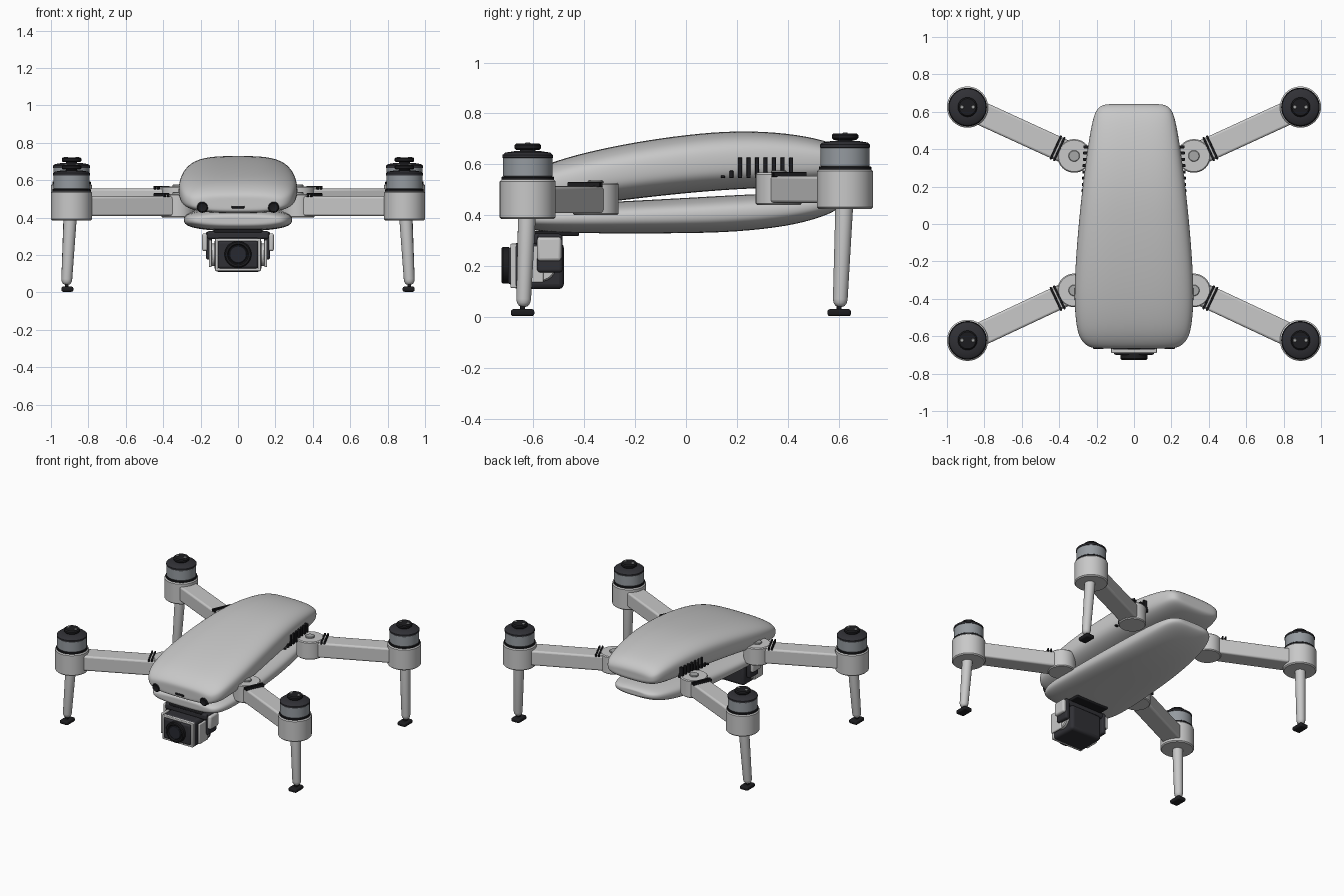
import bpy, bmesh, math
from mathutils import Vector, Matrix

if "Cube" in bpy.data.objects:
    bpy.data.objects.remove(bpy.data.objects["Cube"])


def material(name, r, g, b):
    m = bpy.data.materials.new(name)
    m.diffuse_color = (r, g, b, 1)
    m.use_nodes = True
    m.node_tree.nodes["Principled BSDF"].inputs["Base Color"].default_value = m.diffuse_color
    return m


SHELL = material("light grey", 0.58, 0.58, 0.58)
BELL = material("steel grey", 0.30, 0.325, 0.35)
PIN = material("mid grey", 0.38, 0.39, 0.39)
DARK = material("charcoal", 0.030, 0.030, 0.036)
BLACK = material("black", 0.012, 0.012, 0.014)
LENS = material("lens glass", 0.02, 0.022, 0.03)


def finish(name, bm, mat, matrix=None, bevel=0, subsurf=0, angle=35):
    bmesh.ops.recalc_face_normals(bm, faces=bm.faces)
    me = bpy.data.meshes.new(name)
    bm.to_mesh(me)
    bm.free()
    me.materials.append(mat)
    ob = bpy.data.objects.new(name, me)
    bpy.context.collection.objects.link(ob)
    if matrix is not None:
        ob.matrix_world = matrix
    if bevel:
        b = ob.modifiers.new("bevel", "BEVEL")
        b.width, b.segments, b.limit_method = bevel, 3, "ANGLE"
    if subsurf:
        s = ob.modifiers.new("smooth", "SUBSURF")
        s.levels = s.render_levels = subsurf
    bpy.ops.object.select_all(action="DESELECT")
    ob.select_set(True)
    bpy.context.view_layer.objects.active = ob
    bpy.ops.object.shade_smooth_by_angle(angle=math.radians(angle))
    return ob


def box(name, lo, hi, mat, bevel=0.008, matrix=None):
    bm = bmesh.new()
    bmesh.ops.create_cube(bm, size=1)
    for v in bm.verts:
        v.co = Vector((lo[i] if v.co[i] < 0 else hi[i]) for i in range(3))
    return finish(name, bm, mat, matrix, bevel)


def lathe(name, profile, mat, origin=(0, 0, 0), axis=(0, 0, 1), n=40):
    """Spin (radius, height) points around an axis, with closed ends."""
    bm = bmesh.new()
    rings = [[bm.verts.new((r * math.cos(2 * math.pi * i / n), r * math.sin(2 * math.pi * i / n), z))
              for i in range(n)] for r, z in profile]
    for a, b in zip(rings, rings[1:]):
        for i in range(n):
            bm.faces.new((a[i], a[(i + 1) % n], b[(i + 1) % n], b[i]))
    bm.faces.new(rings[0])
    bm.faces.new(rings[-1])
    rot = Vector(axis).to_track_quat("Z", "Y").to_matrix().to_4x4()
    return finish(name, bm, mat, Matrix.Translation(origin) @ rot)


def drum(name, r, z0, z1, mat, origin=(0, 0, 0), axis=(0, 0, 1), e=0.006):
    return lathe(name, [(r - e, z0), (r, z0 + e), (r, z1 - e), (r - e, z1)], mat, origin, axis)


def loft(name, stations, mat, power, n=32):
    """Superellipse sections (y, half width, top, bottom) joined along y."""
    bm = bmesh.new()
    rings = []
    first, last = stations[0], stations[-1]

    def shrunk(s):
        c = (s[2] + s[3]) / 2
        return (s[0], s[1] * 0.6, c + (s[2] - c) * 0.5, c + (s[3] - c) * 0.5)

    for y, w, top, bot in [shrunk(first)] + stations + [shrunk(last)]:
        ring = []
        for i in range(n):
            a = 2 * math.pi * i / n
            c, s = math.cos(a), math.sin(a)
            x = w * math.copysign(abs(c) ** (2 / power), c)
            z = (top + bot) / 2 + (top - bot) / 2 * math.copysign(abs(s) ** (2 / power), s)
            ring.append(bm.verts.new((x, y, z)))
        rings.append(ring)
    for a, b in zip(rings, rings[1:]):
        for i in range(n):
            bm.faces.new((a[i], a[(i + 1) % n], b[(i + 1) % n], b[i]))
    bm.faces.new(rings[0])
    bm.faces.new(rings[-1])
    return finish(name, bm, mat, subsurf=2, angle=60)


# Body shells
loft("upper_shell", [
    (-0.665, .21, .515, .437), (-0.655, .25, .535, .428), (-0.62, .288, .565, .423),
    (-0.55, .31, .602, .425), (-0.4, .322, .647, .44), (-0.2, .313, .688, .465),
    (0, .297, .717, .487), (.2, .276, .734, .503), (.4, .25, .724, .51),
    (.55, .224, .694, .525), (.61, .204, .667, .54), (.635, .175, .64, .555),
    (.641, .14, .62, .57)], SHELL, 3.0)
loft("lower_shell", [
    (-0.635, .21, .41, .36), (-0.62, .25, .425, .345), (-0.56, .285, .44, .334),
    (-0.4, .297, .447, .328), (0, .272, .468, .328), (.2, .252, .48, .334),
    (.4, .227, .488, .356), (.52, .197, .488, .388), (.58, .165, .482, .413),
    (.605, .11, .47, .432)], SHELL, 2.7)

# Nose sensors and slot
for s in (-1, 1):
    lathe("front_sensor", [(.03, 0), (.03, .108), (.024, .114), (.018, .11)], BLACK,
          (s * .19, -.555, .455), (0, -1, 0), 20)
box("nose_slot", (-.034, -.67, .449), (.034, -.6, .463), BLACK, .003)

# Side vents
for s in (-1, 1):
    for i in range(9):
        y = .145 + .0335 * i
        top = .556 if i == 0 else .575 if i == 1 else .627
        cx = s * (.262 - .012 * i / 8)
        box("side_vent", (cx - .02, y - .008, .546), (cx + .02, y + .008, top), BLACK, .003)

# Arms, motors and legs
for end, y_pod, y_pivot, dz, foot_y in (("front", -.622, -.355, 0, -.642), ("rear", .625, .364, .04, .602)):
    for s in (-1, 1):
        pod = Vector((s * .89, y_pod, dz))
        pivot = Vector((s * .32, y_pivot, dz))
        d = pod - pivot
        length = d.length
        along = Matrix.Translation(pivot) @ Matrix.Rotation(math.atan2(d.y, d.x), 4, "Z")

        # folding hinge
        drum(end + "_hinge", .09, .40, .527, SHELL, pivot)
        drum(end + "_hinge_pin", .03, .52, .536, PIN, pivot, e=.003)
        box(end + "_arm", (.03, -.063, .408), (length - .05, .063, .514), SHELL, .012, along)
        box(end + "_arm_plate", (0, -.056, .50), (.11, .056, .524), SHELL, .006, along)
        for k in (0, .02):
            box(end + "_arm_strap", (.082 + k, -.07, .51), (.093 + k, .07, .53), BLACK, .003, along)

        # motor pod, bell and cap
        drum(end + "_pod", .11, .385, .54, SHELL, pod, e=.007)
        drum(end + "_motor_seal", .103, .536, .552, BLACK, pod, e=.003)
        drum(end + "_motor_bell", .097, .55, .628, BELL, pod, e=.004)
        lathe(end + "_motor_rim", [(.09, .622), (.099, .626), (.099, .637), (.088, .646),
                                   (.05, .652), (.03, .653), (.03, .66)], DARK, pod)
        drum(end + "_prop_hub", .052, .656, .682, BLACK, pod, e=.007)
        for k in (-1, 1):
            drum("hub_screw", .010, .676, .685, PIN, pod + Vector((k * .03, 0, 0)), e=.002)

        # landing leg and foot
        top = Vector((s * .897, y_pod - .003, .40 + dz))
        tip = Vector((s * .917, foot_y + .003, .04))
        L = (tip - top).length
        lathe(end + "_leg", [(.035, 0), (.029, L - .03), (.026, L - .015), (.018, L - .004), (.008, L)],
              SHELL, top, tip - top, 24)
        box(end + "_foot", (s * .912 - .032, foot_y - .046, .003), (s * .912 + .032, foot_y + .046, .031),
            BLACK, .01)
        box(end + "_foot_stem", (s * .915 - .01, foot_y - .01, .02), (s * .915 + .01, foot_y + .01, .06),
            BLACK, .003)

# Gimbal mount
box("gimbal_plate", (-.165, -.60, .285), (.165, -.49, .328), DARK, .012)
box("gimbal_base", (-.13, -.60, .318), (.13, -.42, .338), BLACK, .006)
for s in (-1, 1):
    a, b = sorted((s * .138, s * .172))
    box("gimbal_side", (a, -.585, .175), (b, -.485, .325), DARK, .012)
    a, b = sorted((s * .16, s * .192))
    box("gimbal_motor_cover", (a, -.585, .22), (b, -.49, .315), SHELL, .012)
    a, b = sorted((s * .14, s * .156))
    box("gimbal_fork", (a, -.66, .135), (b, -.56, .28), SHELL, .006)
    drum("gimbal_motor", .06, .10, .148, SHELL, (0, -.57, .20), (s, 0, 0))

# Camera
box("camera_body", (-.125, -.68, .11), (.125, -.48, .292), DARK, .02)
for lo, hi in (((-.122, .114), (.122, .13)), ((-.122, .272), (.122, .288)),
               ((-.122, .114), (-.106, .288)), ((.106, .114), (.122, .288))):
    box("camera_frame", (lo[0], -.69, lo[1]), (hi[0], -.665, hi[1]), SHELL, .005)
box("camera_face", (-.108, -.70, .128), (.108, -.66, .274), DARK, .012)
lathe("lens_barrel", [(.072, .0), (.072, .025), (.066, .031), (.056, .031), (.05, .022)], BLACK,
      (0, -.695, .203), (0, -1, 0))
drum("lens_glass", .048, 0, .028, LENS, (0, -.695, .203), (0, -1, 0), e=.004)
